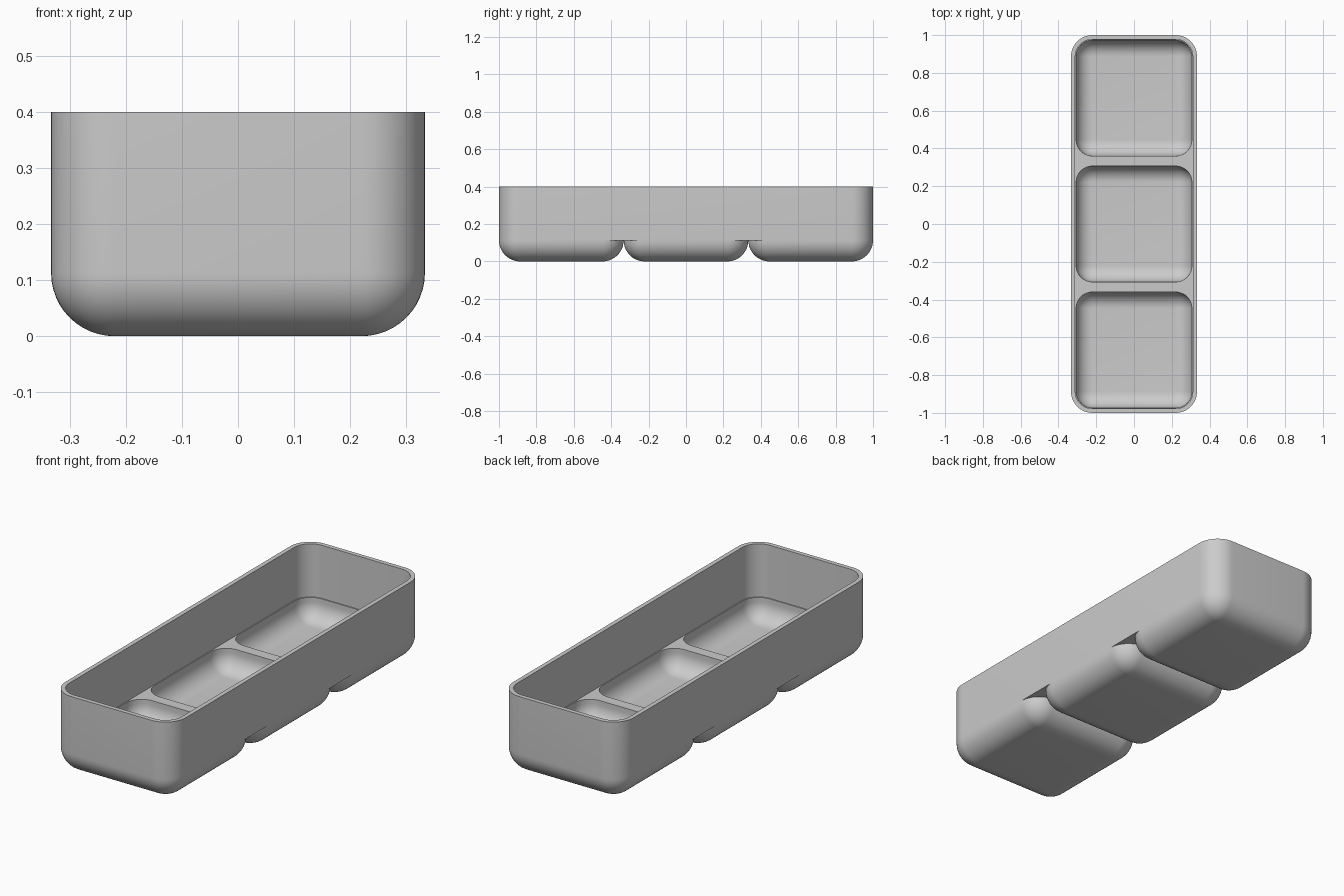
import bpy, bmesh, math

cube = bpy.data.objects.get("Cube")
if cube:
    bpy.data.objects.remove(cube, do_unlink=True)

STEPS = 12                      # segments per rounded corner
CELL, TOP, R = 1 / 3, 0.4, 0.113
WALL, POCKET_WALL = 0.022, 0.027
FLOOR = 0.135                   # top of the dividers
CENTRES = (-2 * CELL, 0, 2 * CELL)

bm = bmesh.new()


def ring(cy, hx, hy, r, z):
    """Rounded rectangle of vertices, counter-clockwise from above."""
    verts = []
    for q, (sx, sy) in enumerate(((1, 1), (-1, 1), (-1, -1), (1, -1))):
        for i in range(STEPS + 1):
            a = math.pi / 2 * (q + i / STEPS)
            verts.append(bm.verts.new((sx * (hx - r) + r * math.cos(a),
                                       cy + sy * (hy - r) + r * math.sin(a), z)))
    return verts


def loft(rings):
    for a, b in zip(rings, rings[1:]):
        for i in range(len(a)):
            j = (i + 1) % len(a)
            bm.faces.new((a[i], a[j], b[j], b[i]))


def bowl(cy, half, r, bottom):
    """Rings of a filleted bowl, from the top of the fillet to the flat base."""
    rings = []
    for i in range(STEPS + 1):
        t = math.pi / 2 * i / STEPS
        inset = r * (1 - math.cos(t))
        rings.append(ring(cy, half - inset, half - inset, r - inset,
                          bottom + r * (1 - math.sin(t))))
    return rings


# Outer wall, rim and inner wall
inner = (CELL - WALL, 1 - WALL, R - WALL)
cavity = ring(0, *inner, FLOOR)
loft([ring(0, CELL, 1, R, R), ring(0, CELL, 1, R, TOP),
      ring(0, *inner, TOP), cavity])

# Rounded cells outside, matching pockets inside
floor_loops = [cavity]
half, pr = CELL - POCKET_WALL, R - POCKET_WALL
for cy in CENTRES:
    cell = bowl(cy, CELL, R, 0)[::-1]
    loft(cell)
    bm.faces.new(cell[0][::-1])
    mouth = ring(cy, half, half, pr, FLOOR)
    pocket = [mouth] + bowl(cy, half, pr, POCKET_WALL)
    loft(pocket)
    bm.faces.new(pocket[-1])
    floor_loops.append(mouth)

# Divider floor around the pocket mouths
edges = [bm.edges.get((l[i - 1], l[i])) for l in floor_loops for i in range(len(l))]
fill = bmesh.ops.triangle_fill(bm, edges=edges, use_beauty=True, normal=(0, 0, 1))
for f in fill["geom"]:
    if isinstance(f, bmesh.types.BMFace):
        f.normal_update()
        if f.normal.z < 0:
            f.normal_flip()

# Undersides of the notches between neighbouring cells
for sx in (-1, 1):
    for y in (-CELL, CELL):
        pts = []
        for side in (-1, 1):
            arc = []
            for i in range(STEPS + 1):
                a = math.pi / 2 * i / STEPS
                arc.append((sx * (CELL - R + R * math.cos(a)),
                            y + side * (R - R * math.sin(a)), R))
            pts += arc if side < 0 else arc[-2::-1]
        f = bm.faces.new([bm.verts.new(p) for p in pts])
        f.normal_update()
        if f.normal.z > 0:
            f.normal_flip()

bmesh.ops.remove_doubles(bm, verts=bm.verts, dist=1e-5)

mesh = bpy.data.meshes.new("compartment_tray")
bm.to_mesh(mesh)
bm.free()
tray = bpy.data.objects.new("compartment_tray", mesh)
bpy.context.collection.objects.link(tray)

grey = bpy.data.materials.new("light_grey")
grey.use_nodes = True
colour = (0.6, 0.6, 0.6, 1)
grey.diffuse_color = colour
grey.node_tree.nodes["Principled BSDF"].inputs["Base Color"].default_value = colour
mesh.materials.append(grey)

bpy.context.view_layer.objects.active = tray
tray.select_set(True)
bpy.ops.object.shade_smooth_by_angle(angle=math.radians(30))
